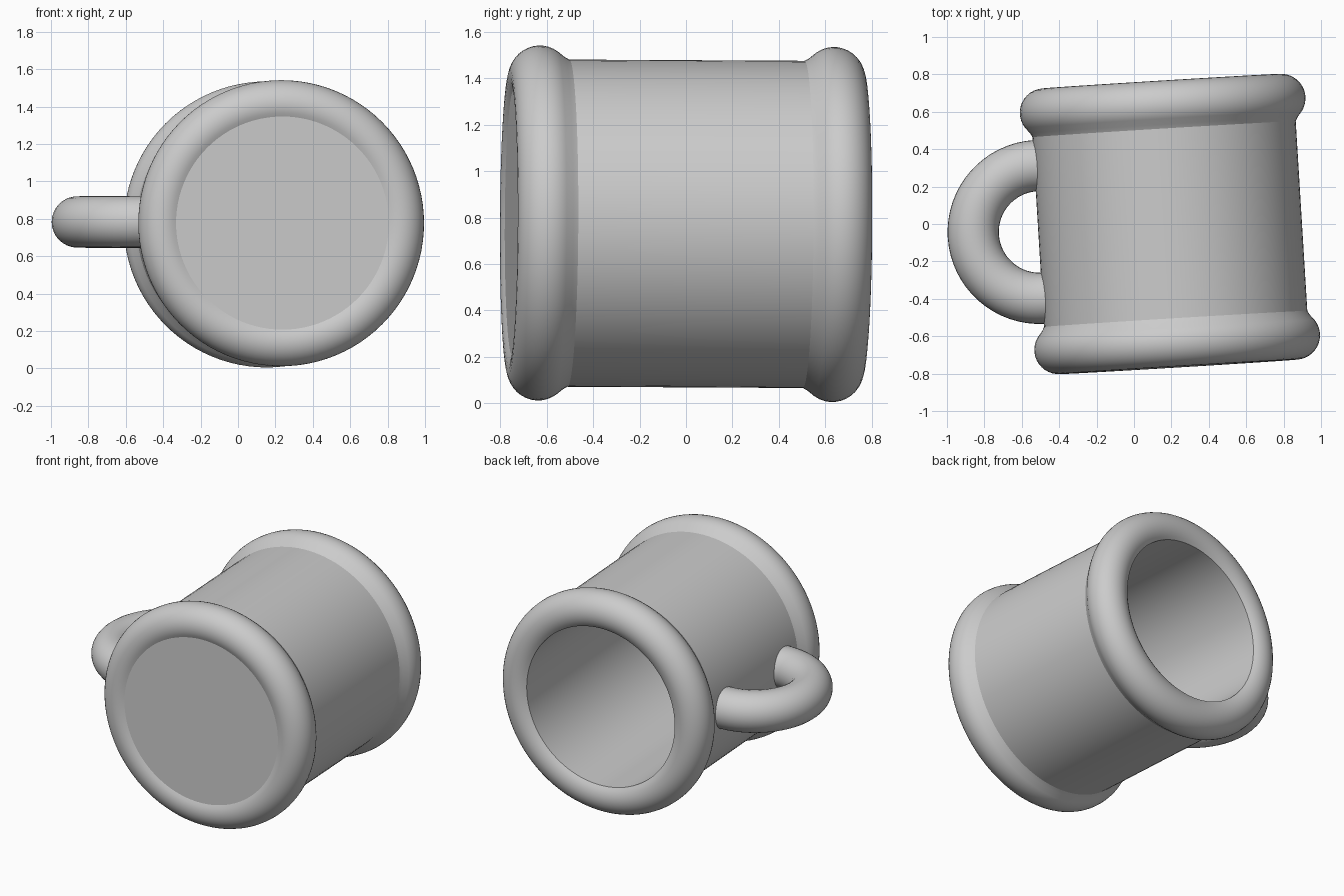
import bpy, bmesh, math
from mathutils import Matrix, Vector

if "Cube" in bpy.data.objects:
    bpy.data.objects.remove(bpy.data.objects["Cube"])

grey = bpy.data.materials.new("plain grey")
grey.diffuse_color = (0.6, 0.6, 0.6, 1)
grey.use_nodes = True
grey.node_tree.nodes["Principled BSDF"].inputs["Base Color"].default_value = grey.diffuse_color

# The mug lies on its side: its axis runs along y, turned slightly about z
PLACE = (Matrix.Translation((0.192, 0, 0.773))
         @ Matrix.Rotation(math.radians(3.5), 4, 'Z')
         @ Matrix.Rotation(math.radians(-0.3), 4, 'X'))


def finish(name, bm):
    bmesh.ops.recalc_face_normals(bm, faces=bm.faces[:])
    mesh = bpy.data.meshes.new(name)
    bm.to_mesh(mesh)
    bm.free()
    mesh.materials.append(grey)
    ob = bpy.data.objects.new(name, mesh)
    bpy.context.collection.objects.link(ob)
    ob.matrix_world = PLACE
    bpy.ops.object.select_all(action='DESELECT')
    ob.select_set(True)
    bpy.context.view_layer.objects.active = ob
    bpy.ops.object.shade_smooth_by_angle(angle=math.radians(25))
    return ob


def rim(inner_radius):
    """Rounded rim section as (radius, y), from its inner edge to the wall."""
    centre, tube = 0.635, 0.13
    start = math.asin((inner_radius - centre) / tube)
    end = math.radians(125)
    arc = [start + (end - start) * i / 16 for i in range(17)]
    pts = [(centre + tube * math.sin(a), centre + tube * math.cos(a)) for a in arc]
    return pts + [(0.717, 0.53), (0.705, 0.508)]


# Cup: floor, inner wall, open rim, outer wall, base rim, flat base
back = rim(0.55)
front = [(r, -y) for r, y in reversed(rim(0.57))]
profile = [(0, -0.62), (0.55, -0.62)] + back + front + [(0, front[-1][1])]
bm = bmesh.new()
verts = [bm.verts.new((r, y, 0)) for r, y in profile]
edges = [bm.edges.new(pair) for pair in zip(verts, verts[1:])]
bmesh.ops.spin(bm, geom=verts + edges, cent=(0, 0, 0), axis=(0, 1, 0),
               angle=math.tau, steps=96, use_merge=True)
bmesh.ops.remove_doubles(bm, verts=bm.verts[:], dist=1e-5)
finish("cup", bm)

# Handle: half ring whose straight ends are sunk into the wall
CX, BEND, TUBE, SIDES = -0.698, 0.355, 0.137, 32
path = [(Vector((-0.63, BEND, 0)), math.pi / 2)]
for i in range(33):
    a = math.pi / 2 + math.pi * i / 32
    path.append((Vector((CX + BEND * math.cos(a), BEND * math.sin(a), 0)), a))
path.append((Vector((-0.63, -BEND, 0)), 1.5 * math.pi))
bm = bmesh.new()
rings = []
for p, a in path:
    out = Vector((math.cos(a), math.sin(a), 0))
    ring = []
    for j in range(SIDES):
        t = math.tau * j / SIDES
        ring.append(bm.verts.new(p + out * TUBE * math.cos(t)
                                 + Vector((0, 0, 0.01 + TUBE * math.sin(t)))))
    rings.append(ring)
for r0, r1 in zip(rings, rings[1:]):
    for j in range(SIDES):
        k = (j + 1) % SIDES
        bm.faces.new((r0[j], r0[k], r1[k], r1[j]))
bm.faces.new(rings[0])
bm.faces.new(rings[-1])
finish("handle", bm)
